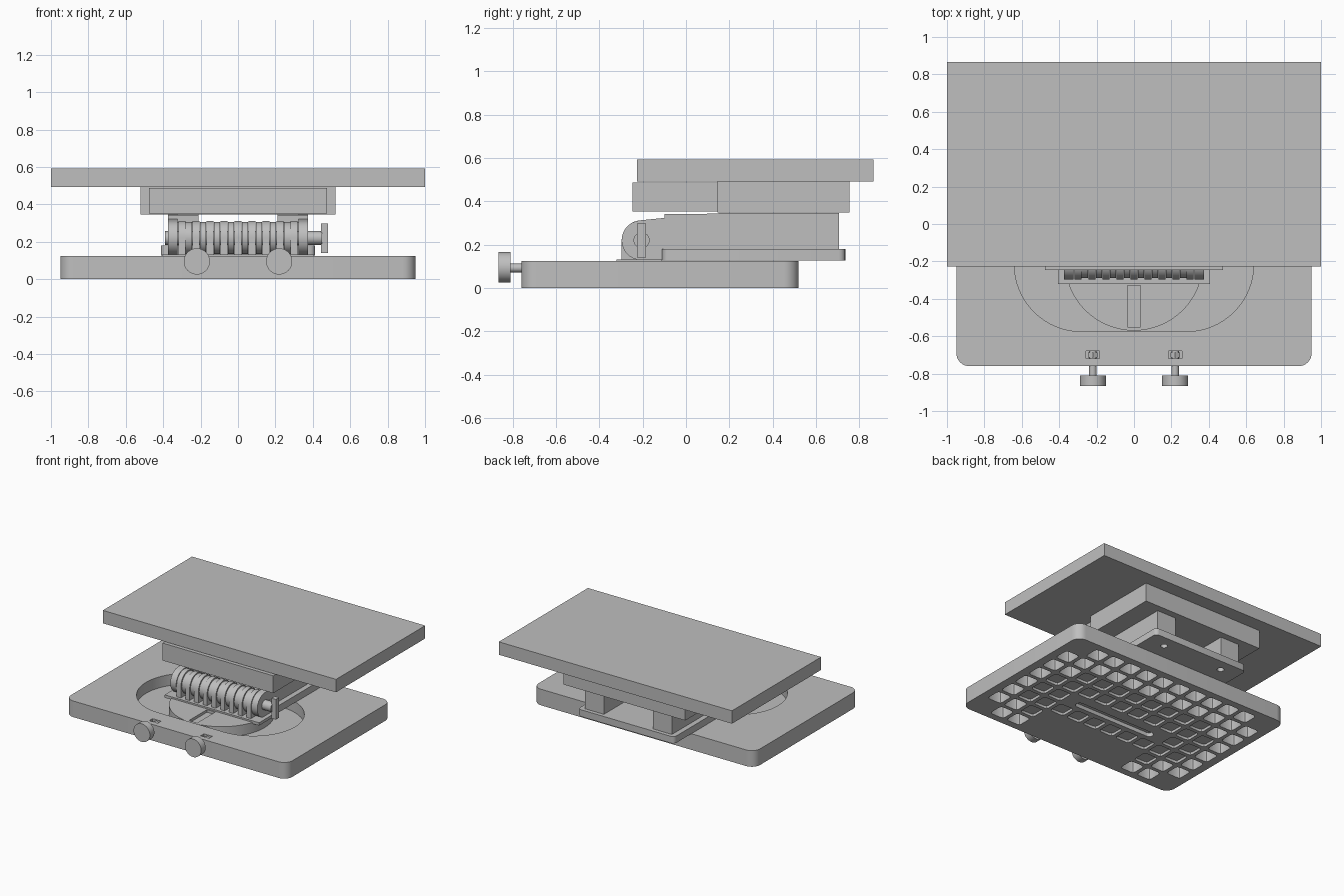
import bpy, bmesh, math
from mathutils import Matrix, Vector

if "Cube" in bpy.data.objects:
    bpy.data.objects.remove(bpy.data.objects["Cube"])

grey = bpy.data.materials.new("plain_grey")
grey.diffuse_color = (0.52, 0.52, 0.52, 1)
grey.use_nodes = True
grey.node_tree.nodes["Principled BSDF"].inputs["Base Color"].default_value = grey.diffuse_color


def finish(name, bm, smooth=False):
    bmesh.ops.recalc_face_normals(bm, faces=bm.faces)
    me = bpy.data.meshes.new(name)
    bm.to_mesh(me)
    bm.free()
    me.materials.append(grey)
    ob = bpy.data.objects.new(name, me)
    bpy.context.collection.objects.link(ob)
    if smooth:
        shade(ob)
    return ob


def shade(ob):
    bpy.ops.object.select_all(action='DESELECT')
    ob.select_set(True)
    bpy.context.view_layer.objects.active = ob
    bpy.ops.object.shade_smooth_by_angle(angle=math.radians(35))


def add_box(bm, x0, x1, y0, y1, z0, z1):
    m = Matrix.Translation(((x0 + x1) / 2, (y0 + y1) / 2, (z0 + z1) / 2)) @ \
        Matrix.Diagonal((x1 - x0, y1 - y0, z1 - z0, 1))
    bmesh.ops.create_cube(bm, size=1, matrix=m)


def box(name, *b):
    bm = bmesh.new()
    add_box(bm, *b)
    return finish(name, bm)


def add_prism(bm, pts, vec):
    f = bm.faces.new([bm.verts.new(p) for p in pts])
    r = bmesh.ops.extrude_face_region(bm, geom=[f])
    bmesh.ops.translate(bm, vec=vec,
                        verts=[v for v in r['geom'] if isinstance(v, bmesh.types.BMVert)])


def rounded(x0, x1, y0, y1, r, n, z):
    pts = []
    for k, (cx, cy) in enumerate(((x1 - r, y1 - r), (x0 + r, y1 - r), (x0 + r, y0 + r), (x1 - r, y0 + r))):
        for i in range(n + 1):
            a = math.pi / 2 * (k + i / n)
            pts.append((cx + r * math.cos(a), cy + r * math.sin(a), z))
    return pts


def add_rounded(bm, x0, x1, y0, y1, z0, z1, r, n):
    add_prism(bm, rounded(x0, x1, y0, y1, r, n, z0), (0, 0, z1 - z0))


def add_cyl(bm, centre, axis, r, length, n=32):
    m = Matrix.Translation(centre) @ Vector((0, 0, 1)).rotation_difference(Vector(axis)).to_matrix().to_4x4()
    bmesh.ops.create_cone(bm, cap_ends=True, segments=n, radius1=r, radius2=r, depth=length, matrix=m)


def cut(ob, bm):
    c = finish("cutter", bm)
    mod = ob.modifiers.new("cut", 'BOOLEAN')
    mod.operation, mod.object, mod.solver = 'DIFFERENCE', c, 'EXACT'
    bpy.context.view_layer.objects.active = ob
    bpy.ops.object.modifier_apply(modifier=mod.name)
    bpy.data.objects.remove(c)


# Base slab with rounded corners
bm = bmesh.new()
add_rounded(bm, -0.95, 0.95, -0.76, 0.52, 0, 0.125, 0.07, 8)
base = finish("base", bm)

# Stadium recess and nut slots in the top
bm = bmesh.new()
add_rounded(bm, -0.64, 0.64, -0.575, 0.145, 0.04, 0.2, 0.3599, 16)
for s in (-1, 1):
    add_box(bm, s * 0.22 - 0.036, s * 0.22 + 0.036, -0.72, -0.68, 0.06, 0.2)
cut(base, bm)


# Pockets underneath: shallow below the recess, deep elsewhere
def below_recess(x, y):
    return math.hypot(max(abs(x) - 0.28, 0), y + 0.215) < 0.36 + 0.09


bm = bmesh.new()
for i in range(12):
    for j in range(8):
        x, y = (i - 5.5) * 0.15, -0.645 + j * 0.15
        if (i in (0, 11) and j in (0, 7)) or (j < 2 and abs(x) < 0.45):
            continue
        if abs(x) < 0.4 and abs(y + 0.215) < 0.05:
            continue
        d = 0.02 if below_recess(x, y) else 0.105
        add_rounded(bm, x - 0.06, x + 0.06, y - 0.06, y + 0.06, -0.05, d, 0.02, 2)
# Long slot below the hinge
add_rounded(bm, -0.35, 0.35, -0.245, -0.185, -0.05, 0.03, 0.029, 5)
cut(base, bm)
shade(base)

# Turning disc with a radial groove
bm = bmesh.new()
add_cyl(bm, (0, -0.2, 0.08), (0, 0, 1), 0.37, 0.08, 64)
disc = finish("disc", bm)
bm = bmesh.new()
add_box(bm, -0.035, 0.035, -0.55, -0.33, 0.1, 0.2)
cut(disc, bm)
shade(disc)

# Clamp knobs, shafts and nuts
for s, side in ((-1, "left"), (1, "right")):
    x = s * 0.22
    bm = bmesh.new()
    add_cyl(bm, (x, -0.8375, 0.095), (0, 1, 0), 0.07, 0.055)
    finish(side + "_knob", bm, True)
    bm = bmesh.new()
    add_cyl(bm, (x, -0.75, 0.092), (0, 1, 0), 0.02, 0.14, 20)
    finish(side + "_knob_shaft", bm, True)
    bm = bmesh.new()
    add_cyl(bm, (x, -0.70, 0.092), (0, 1, 0), 0.03, 0.025, 6)
    finish(side + "_nut", bm)

# Hinge leaf and its upright tabs with rounded tops
HY, HZ = -0.205, 0.22
box("hinge_leaf", -0.405, 0.405, -0.32, -0.11, 0.11, 0.132)


def tab_profile(x, r):
    pts = [(x, HY + r, 0.13), (x, HY - r, 0.13)]
    for i in range(17):
        a = math.pi * (1 - i / 16)
        pts.append((x, HY + r * math.cos(a), HZ + r * math.sin(a)))
    return pts


bm = bmesh.new()
for k in range(-4, 5):
    add_prism(bm, tab_profile(k * 0.075 - 0.018, 0.092), (0.036, 0, 0))
finish("hinge_tabs", bm, True)

# Barrel knuckles between the tabs
bm = bmesh.new()
for k in range(-4, 4):
    add_cyl(bm, (k * 0.075 + 0.0375, HY, HZ), (1, 0, 0), 0.085, 0.034)
finish("hinge_knuckles", bm, True)

# Side arms rising from the hinge, and the legs behind them
def arm_profile(x):
    pts = [(x, 0.16, 0.18), (x, 0.16, 0.345), (x, 0.09, 0.342)]
    for i in range(15):
        a = math.radians(95 + 175 * i / 14)
        pts.append((x, HY + 0.092 * math.cos(a), HZ + 0.092 * math.sin(a)))
    return pts + [(x, -0.11, 0.128)]


for s, side in ((-1, "left"), (1, "right")):
    bm = bmesh.new()
    add_prism(bm, arm_profile(s * 0.323), (s * 0.05, 0, 0))
    add_cyl(bm, (s * 0.36, -0.145, HZ), (1, 0, 0), 0.017, 0.032, 16)
    finish(side + "_arm", bm, True)
    x0, x1 = sorted((s * 0.21, s * 0.373))
    box(side + "_leg", x0, x1, 0.155, 0.705, 0.18, 0.345)
    box(side + "_arm_bridge", x0, x1, -0.1, 0.155, 0.3, 0.342)

# Carrier plate with two screw holes
bm = bmesh.new()
add_rounded(bm, -0.413, 0.413, -0.11, 0.735, 0.127, 0.18, 0.03, 4)
plate = finish("carrier_plate", bm)
bm = bmesh.new()
for s in (-1, 1):
    add_cyl(bm, (s * 0.26, 0.64, 0.12), (0, 0, 1), 0.025, 0.09, 20)
cut(plate, bm)
shade(plate)

# Hinge pin with turning lever
bm = bmesh.new()
add_cyl(bm, (0.03, HY, HZ), (1, 0, 0), 0.037, 0.84, 28)
finish("hinge_pin", bm, True)
box("pin_lever", 0.445, 0.482, HY - 0.02, HY + 0.02, 0.14, 0.297)

# Upper blocks and table top
box("front_block", -0.475, 0.475, -0.247, 0.145, 0.352, 0.487)
box("rear_block", -0.522, 0.522, 0.145, 0.755, 0.347, 0.492)
box("table_top", -1, 1, -0.227, 0.865, 0.492, 0.592)
